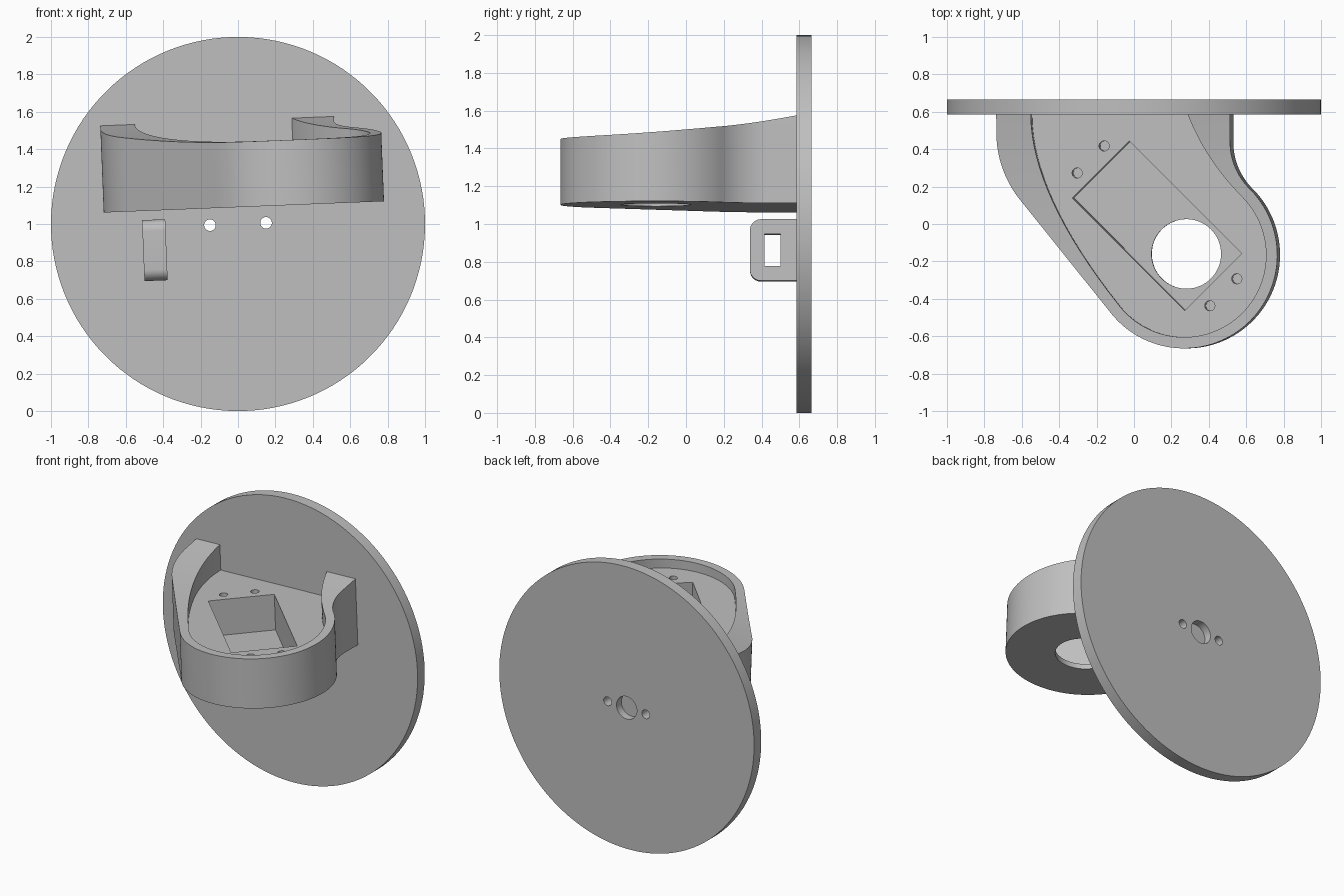
import bpy, bmesh
from math import sin, cos, pi, radians
from mathutils import Matrix, Vector

if "Cube" in bpy.data.objects:
    bpy.data.objects.remove(bpy.data.objects["Cube"], do_unlink=True)

gray = bpy.data.materials.new("light gray plastic")
gray.use_nodes = True
color = (0.52, 0.52, 0.52, 1)
gray.diffuse_color = color
gray.node_tree.nodes["Principled BSDF"].inputs["Base Color"].default_value = color

# The whole mount is turned slightly about the plate axis
TILT = (Matrix.Translation((0, 0, 1)) @ Matrix.Rotation(radians(-2.3), 4, 'Y')
        @ Matrix.Translation((0, 0, -1)))


def arc(cx, cy, r, start, end, n=16):
    """Points on an arc, angles in degrees."""
    angles = [radians(start + (end - start) * i / n) for i in range(n + 1)]
    return [(cx + r * cos(a), cy + r * sin(a)) for a in angles]


def circle(cx, cy, r, n=48):
    return arc(cx, cy, r, 0, 360, n)[:-1]


def bend(a, b, c, n=16):
    """Quadratic curve from a to c, pulled toward b."""
    a, b, c = Vector(a), Vector(b), Vector(c)
    ts = [i / n for i in range(n + 1)]
    return [tuple(a * (1 - t) ** 2 + b * 2 * t * (1 - t) + c * t * t) for t in ts]


def rect(x0, x1, y0, y1):
    return [(x0, y0), (x1, y0), (x1, y1), (x0, y1)]


def prism(name, outline, axis, lo, hi):
    """Extrude a 2D outline along an axis."""
    place = {'x': lambda p: (lo, p[0], p[1]),
             'y': lambda p: (p[0], lo, p[1]),
             'z': lambda p: (p[0], p[1], lo)}[axis]
    bm = bmesh.new()
    face = bm.faces.new([bm.verts.new(place(p)) for p in outline])
    ext = bmesh.ops.extrude_face_region(bm, geom=[face])
    shift = Vector([(hi - lo) * (axis == k) for k in 'xyz'])
    bmesh.ops.translate(bm, vec=shift,
                        verts=[v for v in ext["geom"] if isinstance(v, bmesh.types.BMVert)])
    bmesh.ops.recalc_face_normals(bm, faces=bm.faces)
    mesh = bpy.data.meshes.new(name)
    bm.to_mesh(mesh)
    bm.free()
    obj = bpy.data.objects.new(name, mesh)
    bpy.context.collection.objects.link(obj)
    return obj


def finish(obj, cutters):
    """Cut the part, then colour, tilt and smooth it."""
    for c in cutters:
        mod = obj.modifiers.new("cut", 'BOOLEAN')
        mod.operation, mod.solver, mod.object = 'DIFFERENCE', 'EXACT', c
    graph = bpy.context.evaluated_depsgraph_get()
    mesh = bpy.data.meshes.new_from_object(obj.evaluated_get(graph))
    obj.modifiers.clear()
    obj.data = mesh
    for c in cutters:
        bpy.data.objects.remove(c, do_unlink=True)
    mesh.materials.clear()
    mesh.materials.append(gray)
    mesh.transform(TILT)
    bpy.ops.object.select_all(action='DESELECT')
    obj.select_set(True)
    bpy.context.view_layer.objects.active = obj
    bpy.ops.object.shade_smooth_by_angle(angle=radians(25))


# Round back plate with two screw holes and a blind centre bore
FRONT, BACK = 0.585, 0.665
plate = prism("back_plate", circle(0, 1, 1, 128), 'y', FRONT, BACK)
cuts = [prism("screw_cut", circle(s * 0.15, 1, 0.031, 32), 'y', 0.5, 0.75) for s in (-1, 1)]
cuts.append(prism("bore_cut", circle(0, 1, 0.08), 'y', 0.61, 0.75))
finish(plate, cuts)

# Bracket: outer outline runs from the left post round the cup to the right post
CX, CY, R, RI = 0.285, -0.165, 0.5, 0.44
LEAN = 38.7                      # slope of the straight flank from vertical
BASE, FLOOR = 1.09, 1.376
EDGE = FRONT + 0.008
outer = [(-0.715, EDGE)]
outer += arc(-0.145, 0.485, 0.57, 180, 180 + LEAN)
outer += arc(CX, CY, R, 180 + LEAN, 405, 64)
outer += arc(CX + 0.603, CY + 0.603, 0.353, 225, 180)[1:]
outer += [(0.535, EDGE)]
bracket = prism("bracket", outer, 'z', BASE, 1.8)

# Cup interior, open toward the plate
cup = arc(CX, CY, RI, 180 + LEAN, 405, 64)
inner = [(-0.53, 0.7)]
inner += bend((-0.53, FRONT), (-0.53, 0.153), cup[0])[:-1]
inner += cup
inner += bend(cup[-1], (0.40, 0.347), (0.31, FRONT))[1:]
inner += [(0.27, 0.7)]
cuts = [prism("cup_cut", inner, 'z', FLOOR, 2)]

# Rim sweeps upward toward the plate
steps = [-0.8 + 1.5 * i / 24 for i in range(25)]
rim = [(y, 1.438 + 0.116 * (max(0, y + 0.665) / 1.25) ** 2) for y in steps]
cuts.append(prism("rim_cut", rim + [(0.7, 2.2), (-0.8, 2.2)], 'x', -1.2, 1.2))


# Diagonal pocket, its four screw holes and the round opening below
def diagonal(u, v):
    k = 0.5 ** 0.5
    return (0.138 + k * (u + v), -0.01 + k * (v - u))


pocket = [diagonal(u, v) for u, v in rect(-0.425, 0.425, -0.2155, 0.2155)]
cuts.append(prism("pocket_cut", pocket, 'z', 1.126, 1.5))
for u in (-0.502, 0.502):
    for v in (-0.102, 0.102):
        cuts.append(prism("hole_cut", circle(*diagonal(u, v), 0.027, 24), 'z', 1.2, 1.5))
cuts.append(prism("opening_cut", circle(CX, CY + 0.005, 0.186, 64), 'z', 1.0, 1.25))
finish(bracket, cuts)

# Side tab with rounded outer corners and a rectangular slot
Z0, Z1, Y0, r = 0.715, 1.041, 0.338, 0.06
tab_side = [(EDGE, Z0)] + arc(Y0 + r, Z0 + r, r, 270, 180, 10)
tab_side += arc(Y0 + r, Z1 - r, r, 180, 90, 10) + [(EDGE, Z1)]
tab = prism("slotted_tab", tab_side, 'x', -0.512, -0.388)
finish(tab, [prism("slot_cut", rect(0.415, 0.5, 0.793, 0.963), 'x', -0.7, -0.2)])
